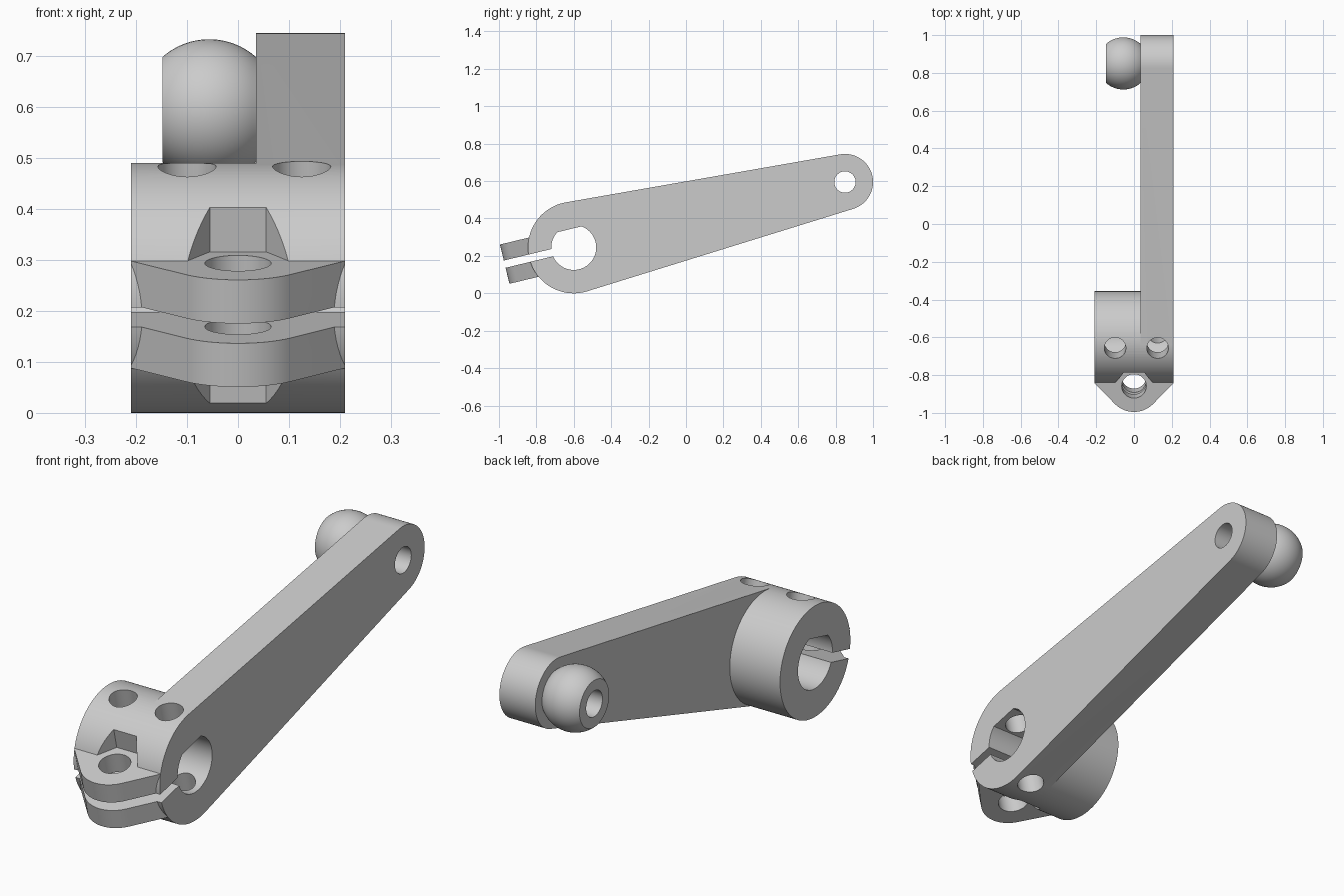
import bpy, bmesh
from math import radians, cos, sin, pi, sqrt, asin
from mathutils import Matrix, Vector

cube = bpy.data.objects.get("Cube")
if cube:
    bpy.data.objects.remove(cube, do_unlink=True)

grey = bpy.data.materials.new("light grey metal")
grey.use_nodes = True
colour = (0.6, 0.6, 0.6, 1)
grey.diffuse_color = colour
grey.node_tree.nodes["Principled BSDF"].inputs["Base Color"].default_value = colour

# Parts are made with the arm level and the clamp bore on the x axis, then tilted
TILT = Matrix.Translation((0, -0.6, 0.245)) @ Matrix.Rotation(radians(13.57), 4, 'X')
WIDTH, FACE = 0.21, 0.035          # half width of hub, inner face of arm
HUB_R, TIP_R, TIP_Y = 0.245, 0.15, 1.4916
HOLE_R = 0.057
EAR_Y, EAR_H = -0.24, 0.108        # clamp bolt position, half height of ears


def arc(cx, cy, r, start, end, n):
    return [(cx + r * cos(radians(start + (end - start) * i / n)),
             cy + r * sin(radians(start + (end - start) * i / n))) for i in range(n + 1)]


def circle(cx, cy, r, n=64):
    return arc(cx, cy, r, 0, 360, n)[:-1]


def finish(name, bm):
    bmesh.ops.recalc_face_normals(bm, faces=bm.faces[:])
    mesh = bpy.data.meshes.new(name)
    bm.to_mesh(mesh)
    bm.free()
    mesh.materials.append(grey)
    obj = bpy.data.objects.new(name, mesh)
    bpy.context.scene.collection.objects.link(obj)
    return obj


def prism(name, points, axis, low, high):
    """Extrude a profile: (y, z) points along X, or (x, y) points along Z."""
    bm = bmesh.new()
    place = (lambda p: (low, *p)) if axis == 'X' else (lambda p: (*p, low))
    face = bm.faces.new([bm.verts.new(place(p)) for p in points])
    top = bmesh.ops.extrude_face_region(bm, geom=[face])["geom"]
    move = Vector((high - low, 0, 0) if axis == 'X' else (0, 0, high - low))
    bmesh.ops.translate(bm, vec=move, verts=[v for v in top if isinstance(v, bmesh.types.BMVert)])
    return finish(name, bm)


def combine(target, tool, operation):
    mod = target.modifiers.new("combine", 'BOOLEAN')
    mod.object, mod.operation, mod.solver = tool, operation, 'EXACT'
    graph = bpy.context.evaluated_depsgraph_get()
    mesh = bpy.data.meshes.new_from_object(target.evaluated_get(graph))
    target.modifiers.clear()
    target.data = mesh
    bpy.data.objects.remove(tool, do_unlink=True)


# Round hub
lever = prism("clamp_lever", circle(0, 0, HUB_R, 96), 'X', -WIDTH, WIDTH)

# Tapered arm, tangent to the hub and to its rounded tip
a = 90 - asin((HUB_R - TIP_R) / TIP_Y) * 180 / pi
outline = arc(TIP_Y, 0, TIP_R, -a, a, 48)
for side in (1, -1):
    outline.append((0.9995 * HUB_R * cos(radians(a)), side * 0.9995 * HUB_R * sin(radians(a))))
combine(lever, prism("arm", outline, 'X', FACE, WIDTH), 'UNION')

# Clamp ears with a rounded nose
nose = arc(0, EAR_Y, 0.14, -136.5, -43.5, 32)
ears = nose + [(WIDTH, -0.222), (WIDTH, -0.15), (-WIDTH, -0.15), (-WIDTH, -0.222)]
combine(lever, prism("ears", ears, 'Z', -EAR_H, EAR_H), 'UNION')

# Bore with a flat, clamp slot, tip hole
flat = asin(0.1 / 0.12) * 180 / pi
slot = [(-0.5, -0.02), (-0.06, -0.02), (-0.06, 0.02), (-0.5, 0.02)]
cutters = [
    prism("bore", arc(0, 0, 0.12, 180 - flat, 360 + flat, 64), 'X', -0.4, 0.4),
    prism("slot", slot, 'X', -0.4, 0.4),
    prism("tip_hole", circle(TIP_Y, 0, HOLE_R), 'X', -0.1, 0.4),
    prism("bolt_hole", circle(0, EAR_Y, 0.065), 'Z', -0.3, 0.3),
]
# Hexagonal pockets above and below the ears
for low, high in ((EAR_H, 0.4), (-0.4, -EAR_H)):
    cutters.append(prism("pocket", circle(0, EAR_Y, 0.11, 6), 'Z', low, high))
# Set screw holes
for x, low, high in ((-0.1, 0.05, 0.4), (0.125, 0.05, 0.4), (0.125, -0.4, -0.05)):
    cutters.append(prism("screw_hole", circle(x, 0, HOLE_R), 'Z', low, high))
for cutter in cutters:
    combine(lever, cutter, 'DIFFERENCE')

# Truncated ball with a through hole, turned around the tip axis
ball_x, ball_r, ends = -0.0565, 0.138, 0.0915
profile = [(ball_x - ends, HOLE_R)]
for i in range(25):
    d = -ends + 2 * ends * i / 24
    profile.append((ball_x + d, sqrt(ball_r ** 2 - d ** 2)))
profile.append((FACE, HOLE_R))
bm = bmesh.new()
verts = [bm.verts.new((x, TIP_Y, r)) for x, r in profile]
edges = [bm.edges.new((verts[i - 1], verts[i])) for i in range(len(verts))]
bmesh.ops.spin(bm, geom=verts + edges, cent=(0, TIP_Y, 0), axis=(1, 0, 0),
               angle=2 * pi, steps=64)
bmesh.ops.remove_doubles(bm, verts=bm.verts[:], dist=0.0001)
ball = finish("ball_stud", bm)

# Tilt into place and smooth the round surfaces
bpy.ops.object.select_all(action='DESELECT')
for obj in (lever, ball):
    obj.data.transform(TILT)
    obj.select_set(True)
bpy.context.view_layer.objects.active = lever
bpy.ops.object.shade_smooth_by_angle(angle=radians(30))
